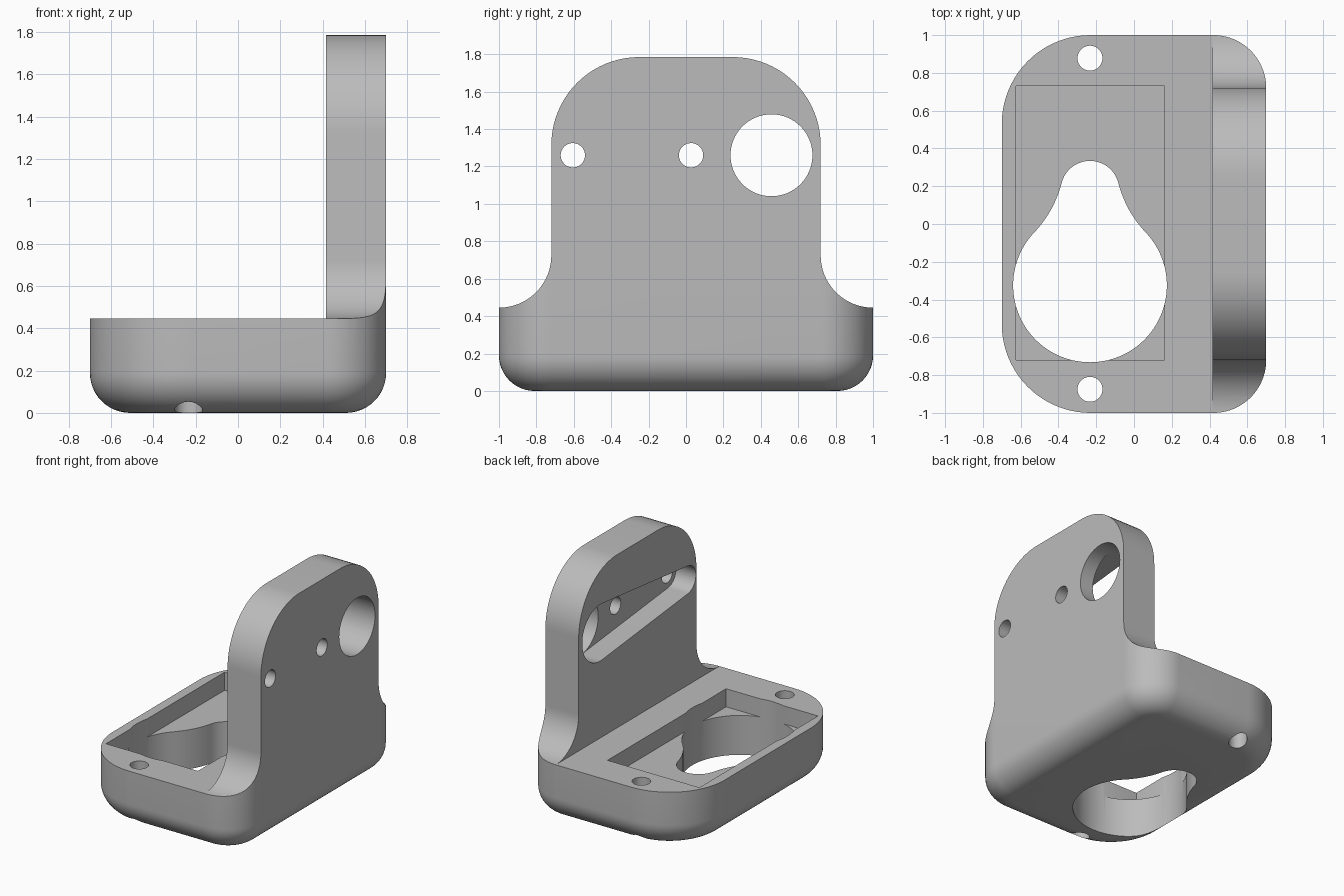
import bpy, bmesh, math
from mathutils import Vector

if "Cube" in bpy.data.objects:
    bpy.data.objects.remove(bpy.data.objects["Cube"], do_unlink=True)

HX, HY, TOP, BASE = 0.7, 1.0, 1.785, 0.445
WALL_X, WALL_Y = 0.415, 0.72
HOLE_X, HOLE_Z = -0.233, 1.26

grey = bpy.data.materials.new("plain_grey")
grey.use_nodes = True
grey.diffuse_color = (0.5, 0.5, 0.5, 1)
grey.node_tree.nodes["Principled BSDF"].inputs["Base Color"].default_value = (0.5, 0.5, 0.5, 1)


def arc(cx, cy, r, a0, a1, n=20):
    """Points on an arc, angles in degrees."""
    angles = [math.radians(a0 + (a1 - a0) * i / n) for i in range(n + 1)]
    return [(cx + r * math.cos(a), cy + r * math.sin(a)) for a in angles]


def circle(cx, cy, r, n=64):
    return arc(cx, cy, r, 0, 360, n)[:-1]


def loft(name, rings):
    """Closed solid through rings of equal point count."""
    bm = bmesh.new()
    loops = [[bm.verts.new(p) for p in ring] for ring in rings]
    for a, b in zip(loops, loops[1:]):
        for i in range(len(a)):
            j = (i + 1) % len(a)
            bm.faces.new((a[i], a[j], b[j], b[i]))
    bm.faces.new(loops[0][::-1])
    bm.faces.new(loops[-1])
    bmesh.ops.recalc_face_normals(bm, faces=bm.faces)
    mesh = bpy.data.meshes.new(name)
    bm.to_mesh(mesh)
    bm.free()
    mesh.materials.append(grey)
    obj = bpy.data.objects.new(name, mesh)
    bpy.context.collection.objects.link(obj)
    return obj


def prism_z(name, pts, z0, z1):
    return loft(name, [[(x, y, z) for x, y in pts] for z in (z0, z1)])


def prism_x(name, pts, x0, x1):
    return loft(name, [[(x, y, z) for y, z in pts] for x in (x0, x1)])


def outline(inset):
    """Plan outline: large corners on one side, small on the wall side."""
    pts = []
    for sx, sy, r, a in ((1, 1, 0.28, 0), (-1, 1, 0.47, 90),
                         (-1, -1, 0.47, 180), (1, -1, 0.28, 270)):
        pts += arc(sx * (HX - r), sy * (HY - r), r - inset, a, a + 90)
    return pts


def boolean(target, tool, operation="DIFFERENCE"):
    mod = target.modifiers.new(tool.name, "BOOLEAN")
    mod.operation, mod.solver, mod.object = operation, "EXACT", tool
    bpy.context.view_layer.objects.active = target
    bpy.ops.object.modifier_apply(modifier=mod.name)
    bpy.data.objects.remove(tool, do_unlink=True)


# Full-height body with a rounded bottom edge
FILLET = 0.19
rings = []
for i in range(13):
    t = math.radians(90 * i / 12)
    rings.append([(x, y, FILLET * (1 - math.cos(t)))
                  for x, y in outline(FILLET * (1 - math.sin(t)))])
rings.append([(x, y, 2) for x, y in outline(0)])
bracket = loft("angle_bracket", rings)

# Side silhouette: flared foot, straight wall, rounded shoulders
half = [(1.1, -0.1), (1.1, BASE)]
half += arc(HY, BASE + 0.28, 0.28, 270, 180)
half += arc(WALL_Y - 0.47, TOP - 0.47, 0.47, 0, 90)
silhouette = half + [(-y, z) for y, z in reversed(half)]
boolean(bracket, prism_x("silhouette", silhouette, -1, 1), "INTERSECT")

# Open space over the base
space = [(-1, -1.2), (WALL_X, -1.2), (WALL_X, 1.2), (-1, 1.2)]
boolean(bracket, prism_z("open_space", space, BASE, 2.2))

# Shallow rectangular pocket in the base
pocket = [(-0.626, -0.72), (0.161, -0.72), (0.161, 0.73), (-0.626, 0.73)]
boolean(bracket, prism_z("pocket", pocket, BASE - 0.14, 0.6))

# Keyhole: two circles joined by tangent hollow curves
R_BIG, R_SMALL, R_BLEND, Y_BIG, Y_SMALL = 0.407, 0.155, 0.59, -0.325, 0.179
d, a, b = Y_SMALL - Y_BIG, R_BIG + R_BLEND, R_SMALL + R_BLEND
along = (a * a - b * b + d * d) / (2 * d)
across = math.sqrt(a * a - along * along)
ang_big = math.degrees(math.atan2(along, across))
ang_small = math.degrees(math.atan2(along - d, across))
side = arc(0, Y_BIG, R_BIG, -90, ang_big, 36)
side += arc(across, Y_BIG + along, R_BLEND, 180 + ang_big, 180 + ang_small, 16)[1:-1]
side += arc(0, Y_SMALL, R_SMALL, ang_small, 90, 16)
keyhole = side + [(-x, y) for x, y in reversed(side[1:-1])]
keyhole = [(x + HOLE_X, y) for x, y in keyhole]
boolean(bracket, prism_z("keyhole", keyhole, -0.2, 0.8))

# Screw holes through the base
for y in (-0.875, 0.878):
    boolean(bracket, prism_z("base_hole", circle(HOLE_X, y, 0.066, 40), -0.2, 0.8))

# Tapered slot on the inner wall face, tangent to the large hole
Y_HOLE, R_HOLE, Y_END, R_END = 0.457, 0.219, -0.605, 0.108
lean = math.degrees(math.acos((R_HOLE - R_END) / (Y_HOLE - Y_END)))
slot = arc(Y_HOLE, HOLE_Z, R_HOLE, lean - 180, 180 - lean, 40)
slot += arc(Y_END, HOLE_Z, R_END, 180 - lean, 180 + lean, 30)
boolean(bracket, prism_x("slot", slot, 0.2, WALL_X + 0.17))

# Holes through the wall
for y, r in ((Y_HOLE, R_HOLE), (0.027, 0.065), (Y_END, 0.065)):
    boolean(bracket, prism_x("wall_hole", circle(y, HOLE_Z, r), 0.3, 0.9))

# Smooth curved faces, keep crisp edges
bpy.ops.object.select_all(action="DESELECT")
bracket.select_set(True)
bpy.context.view_layer.objects.active = bracket
bpy.ops.object.shade_smooth_by_angle(angle=math.radians(30))
